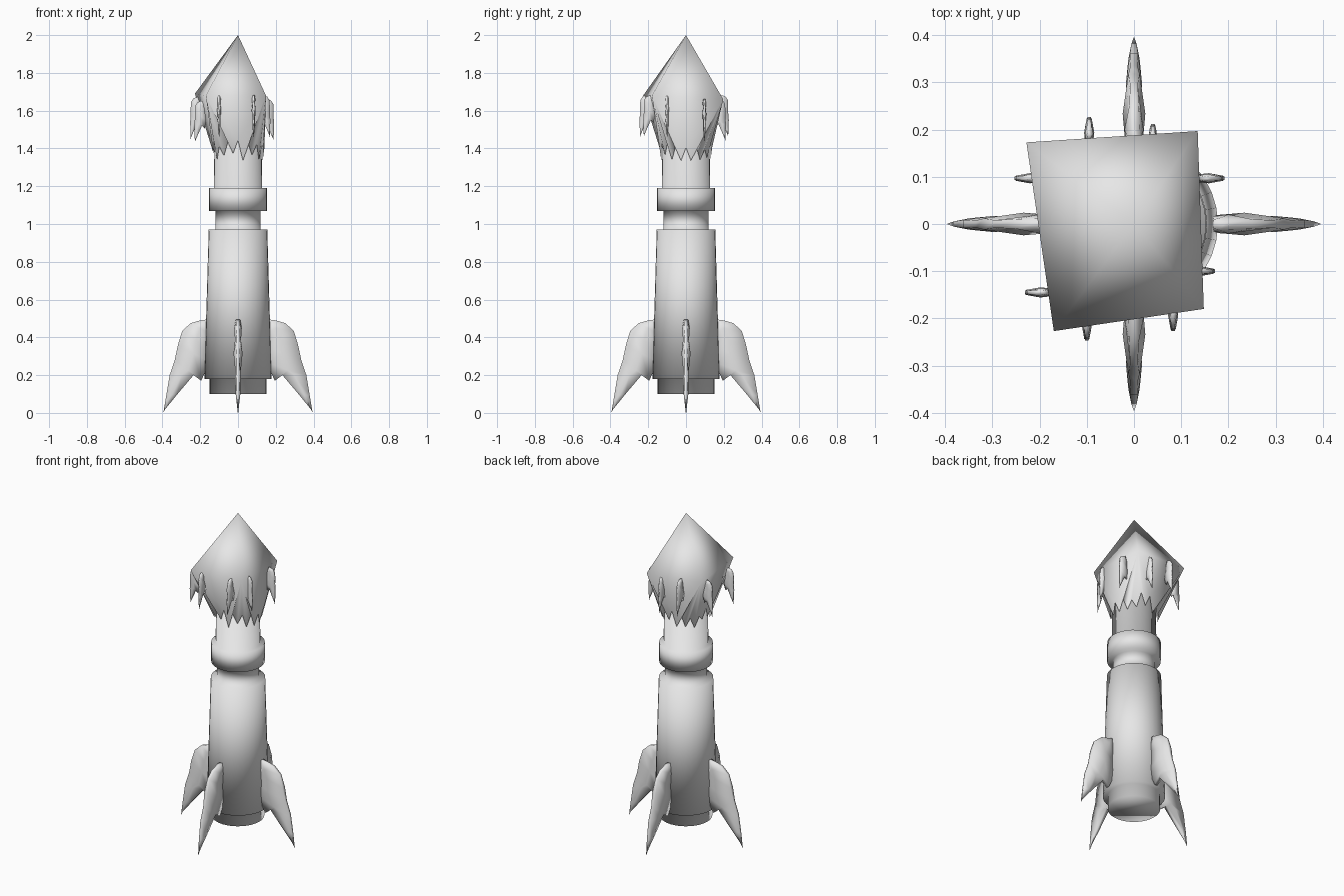
import bpy, math, random
from mathutils import Vector, Matrix

random.seed(4)
cube = bpy.data.objects.get("Cube")
if cube:
    bpy.data.objects.remove(cube)

grey = bpy.data.materials.new("pale_grey")
grey.use_nodes = True
colour = (0.8, 0.8, 0.8, 1)
grey.diffuse_color = colour
grey.node_tree.nodes["Principled BSDF"].inputs["Base Color"].default_value = colour

SIDES = 32


def make(name, verts, faces):
    """Smooth shaded mesh object in the single colour."""
    mesh = bpy.data.meshes.new(name)
    mesh.from_pydata(verts, [], faces)
    mesh.materials.append(grey)
    mesh.shade_smooth()
    obj = bpy.data.objects.new(name, mesh)
    bpy.context.collection.objects.link(obj)
    return obj


def loft(name, rings):
    """Closed skin through rings of equal length, capped at both ends."""
    n = len(rings[0])
    verts = [v for ring in rings for v in ring]
    faces = []
    for i in range(len(rings) - 1):
        for k in range(n):
            a, b = i * n + k, i * n + (k + 1) % n
            faces.append((a, b, b + n, a + n))
    faces.append(tuple(reversed(range(n))))
    faces.append(tuple(range(len(verts) - n, len(verts))))
    return make(name, verts, faces)


def circle(radius, z):
    steps = [2 * math.pi * k / SIDES for k in range(SIDES)]
    return [(radius * math.cos(a), radius * math.sin(a), z) for a in steps]


# Turned body: nozzle, hull, waist, collar and upper neck
profile = [(0.15, 0.1), (0.15, 0.18), (0.178, 0.18), (0.155, 0.97),
           (0.12, 0.97), (0.12, 1.07), (0.153, 1.07), (0.153, 1.19),
           (0.128, 1.19), (0.124, 1.46)]
loft("body", [circle(r, z) for r, z in profile])

# Head: four-cornered point over a skirt that narrows to a ragged round hem
corners = [(0.135, 0.197, 1.66), (-0.228, 0.173, 1.69),
           (-0.17, -0.227, 1.68), (0.148, -0.18, 1.68)]
hem = []
for k, (x, y, z) in enumerate(circle(1, 0)):
    low = k % 2
    r = 0.133 if low else 0.14
    z = random.uniform(1.33, 1.38) if low else random.uniform(1.39, 1.45)
    hem.append((x * r, y * r, z))
apex = SIDES + 4
faces = []
for q in range(4):
    here, after = SIDES + q, SIDES + (q + 1) % 4
    span = SIDES // 4
    for k in range(q * span, (q + 1) * span):
        faces.append((k, (k + 1) % SIDES, here))
    faces.append(((q + 1) * span % SIDES, after, here))
    faces.append((here, after, apex))
make("head", hem + corners + [(0, 0, 2)], faces)

# Fin rows, top to tip: outer edge, inner edge, half thickness
fin_rows = [((0.2, 0.49), (0.16, 0.495), 0.012),
            ((0.25, 0.475), (0.15, 0.42), 0.02),
            ((0.295, 0.435), (0.15, 0.34), 0.016),
            ((0.318, 0.36), (0.15, 0.27), 0.024),
            ((0.335, 0.28), (0.195, 0.17), 0.015),
            ((0.362, 0.2), (0.235, 0.2), 0.017),
            ((0.38, 0.09), (0.32, 0.1), 0.012),
            ((0.395, 0), (0.385, 0.02), 0.002)]


def fin(name, origin, angle, width=1, height=1, thick=1, lean=0):
    """Ragged curved fin pointing along the given direction."""
    turn = Matrix.Rotation(angle, 3, "Z")
    rings = []
    for (ro, zo), (ri, zi), t in fin_rows:
        middle = ((ro + ri) / 2, (zo + zi) / 2)
        section = [((ro, zo), 0.5), (middle, 1), ((ri, zi), 0.7)]
        section += [(p, -s) for p, s in reversed(section)]
        rings.append([turn @ Vector(((r - 0.2) * width - lean * (0.49 - z),
                                     t * s * thick, z * height)) + Vector(origin)
                      for (r, z), s in section])
    return loft(name, rings)


# Four tail fins
for i, side in enumerate(("left", "back", "right", "front")):
    a = i * math.pi / 2
    fin("tail_fin_" + side, (0.2 * math.cos(a), 0.2 * math.sin(a), 0), a)

# Small leaf fins on the head, two per side: quarter turn, position, base height
leaves = [(0, 0.16, 0.097, 1.44), (0, 0.14, -0.1, 1.46),
          (1, -0.095, 0.195, 1.46), (1, 0.04, 0.18, 1.44),
          (2, -0.222, 0.097, 1.45), (2, -0.2, -0.145, 1.43),
          (3, -0.1, -0.215, 1.46), (3, 0.083, -0.195, 1.46)]
for i, (quarter, x, y, z) in enumerate(leaves):
    fin("leaf_fin_%d" % (i + 1), (x, y, z), quarter * math.pi / 2,
        width=0.32, height=0.45, thick=0.45, lean=0.07)
